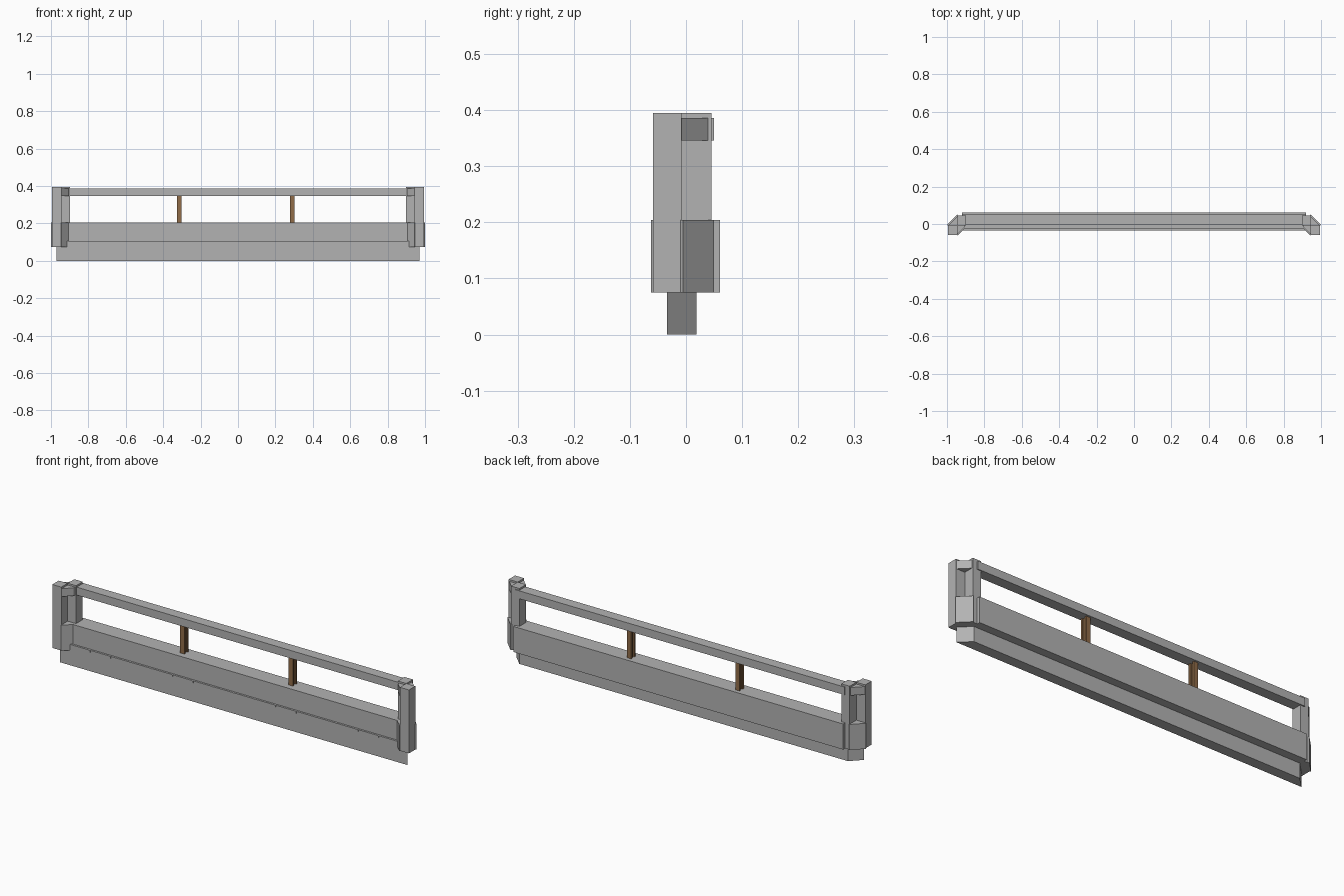
import bpy
import bmesh

cube = bpy.data.objects.get("Cube")
if cube:
    bpy.data.objects.remove(cube, do_unlink=True)


def material(name, color):
    m = bpy.data.materials.new(name)
    m.use_nodes = True
    m.diffuse_color = color
    m.node_tree.nodes["Principled BSDF"].inputs["Base Color"].default_value = color
    return m


stone = material("grey stone", (0.45, 0.45, 0.45, 1))
wood = material("brown wood", (0.28, 0.15, 0.065, 1))


def prism(name, outline, z0, z1, mat, side=1):
    """Extrude a plan outline upwards; side=-1 mirrors it across x."""
    bm = bmesh.new()
    face = bm.faces.new([bm.verts.new((x * side, y, z0)) for x, y in outline])
    top = bmesh.ops.extrude_face_region(bm, geom=[face])["geom"]
    for v in top:
        if isinstance(v, bmesh.types.BMVert):
            v.co.z = z1
    bmesh.ops.recalc_face_normals(bm, faces=bm.faces)
    mesh = bpy.data.meshes.new(name)
    bm.to_mesh(mesh)
    bm.free()
    mesh.materials.append(mat)
    ob = bpy.data.objects.new(name, mesh)
    bpy.context.collection.objects.link(ob)
    return ob


def rect(x0, x1, y0, y1):
    return [(x0, y0), (x1, y0), (x1, y1), (x0, y1)]


WALL_BOTTOM, WALL_TOP = 0.075, 0.204
RAIL_BOTTOM, RAIL_TOP = 0.346, 0.386
POST_TOP = 0.395

# Long straight parts: footing with slanted ends, wall, top rail
prism("footing", [(-0.97, -0.034), (0.97, -0.034), (0.917, 0.019), (-0.917, 0.019)],
      0, 0.105, stone)
prism("wall", rect(-0.92, 0.92, -0.024, 0.061), WALL_BOTTOM, WALL_TOP, stone)
prism("top_rail", rect(-0.92, 0.92, -0.003, 0.05), RAIL_BOTTOM, RAIL_TOP, stone)

# Angled corner ends: two square posts joined by diagonal wall and rail
for side, label in ((1, "left"), (-1, "right")):
    prism(label + "_outer_post", rect(0.945, 0.995, -0.059, -0.008),
          WALL_BOTTOM, POST_TOP, stone, side)
    prism(label + "_inner_post", rect(0.898, 0.945, -0.008, 0.045),
          WALL_BOTTOM, POST_TOP, stone, side)
    prism(label + "_corner_wall",
          [(0.943, -0.062), (1.0, -0.005), (0.945, 0.05), (0.9, 0.005), (0.905, -0.024)],
          WALL_BOTTOM, WALL_TOP, stone, side)
    prism(label + "_corner_rail",
          [(0.945, -0.057), (0.993, -0.009), (0.943, 0.041), (0.9, -0.002), (0.908, -0.02)],
          RAIL_BOTTOM, RAIL_TOP, stone, side)

# Wooden rail supports with an H-shaped section
for x, label in ((0.29, "left"), (-0.315, "right")):
    half, web, y0, y1, t = 0.012, 0.005, 0.006, 0.04, 0.009
    h_section = [(-half, y0), (half, y0), (half, y0 + t), (web, y0 + t),
                 (web, y1 - t), (half, y1 - t), (half, y1), (-half, y1),
                 (-half, y1 - t), (-web, y1 - t), (-web, y0 + t), (-half, y0 + t)]
    ob = prism(label + "_rail_support", h_section, WALL_TOP, RAIL_BOTTOM, wood)
    ob.location.x = x

# Tiny studs spaced along the footing ledge
for i in range(1, 16):
    x = -0.92 + 0.115 * i
    prism("ledge_stud", rect(x - 0.005, x + 0.005, -0.036, -0.03), 0.096, 0.105, stone)
